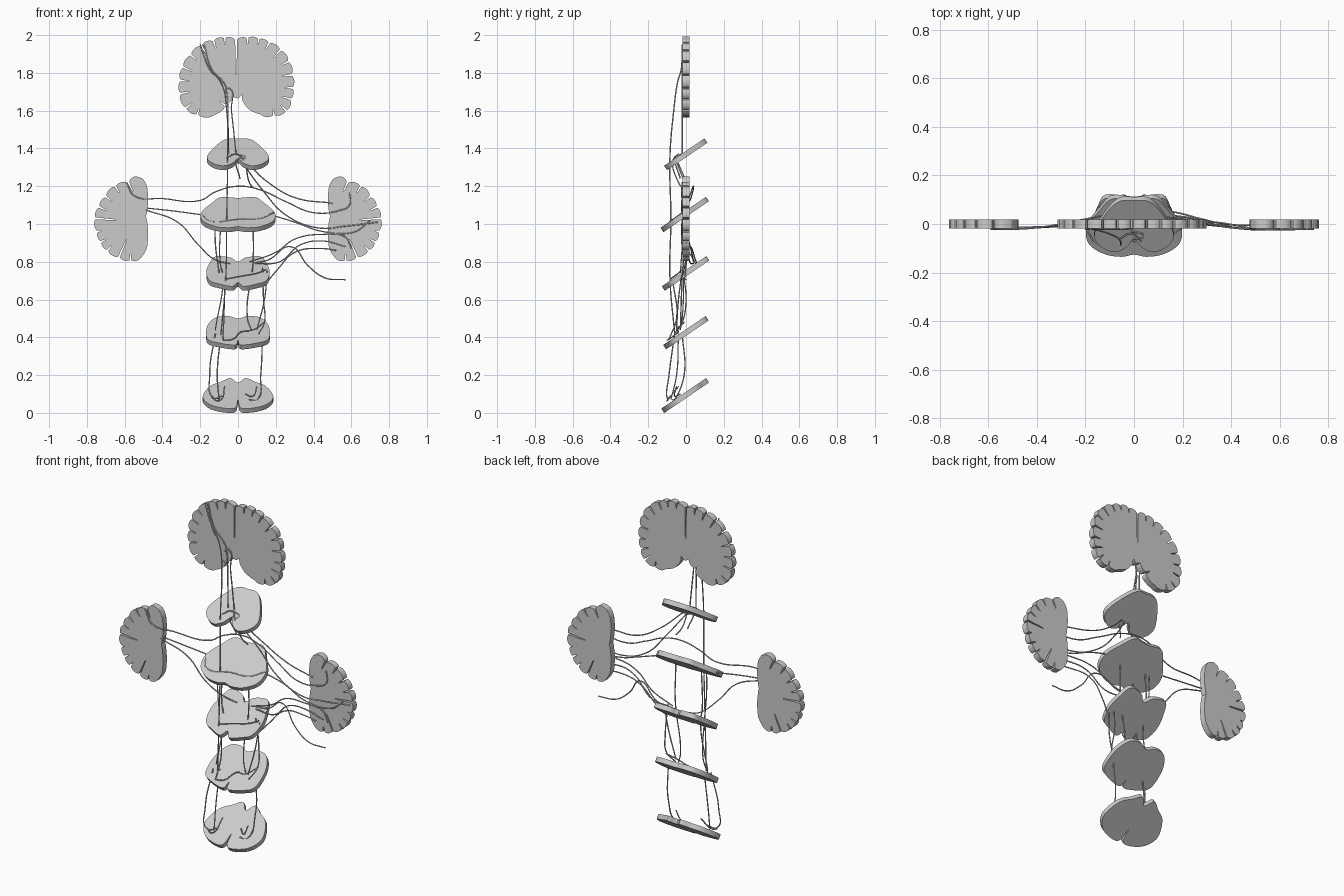
import bpy, bmesh, math
from mathutils import Vector as V


def lobed(pts, bulge=0.17, mouth=0.005):
    """Closed outline (counter-clockwise): bulging lobes parted by inward grooves (x, z, depth)."""
    n, groups = len(pts), []
    for i, p in enumerate(pts):
        c = V(p[:2])
        t = (V(pts[(i + 1) % n][:2]) - V(pts[i - 1][:2])).normalized()
        inward = V((-t.y, t.x))
        d = p[2]
        if d:
            tip = c + inward * d
            groups.append([c - t * mouth, tip - t * mouth * 0.4, tip + t * mouth * 0.4, c + t * mouth])
        else:
            groups.append([c])
    out = []
    for i, g in enumerate(groups):
        out += g
        a, b = g[-1], groups[(i + 1) % n][0]
        e = b - a
        k = bulge if pts[i][2] or pts[(i + 1) % n][2] else 0.04
        for s in range(1, 7):
            f = s / 7
            out.append(a + e * f + V((e.y, -e.x)) * k * math.sin(math.pi * f) ** 0.7)
    return out


def smooth(pts, steps=5):
    """Closed Catmull-Rom outline."""
    n, out = len(pts), []
    for i in range(n):
        a, b, c, d = (V(pts[(i + k) % n]) for k in (-1, 0, 1, 2))
        for s in range(steps):
            t = s / steps
            out.append(0.5 * (2 * b + (c - a) * t + (2 * a - 5 * b + 4 * c - d) * t * t
                              + (3 * b - a - 3 * c + d) * t ** 3))
    return out


def plate(name, ring, offset):
    """Solid slab between a ring of points and its shifted copy."""
    bm = bmesh.new()
    a = [bm.verts.new(p) for p in ring]
    b = [bm.verts.new(p + offset) for p in ring]
    bm.faces.new(a)
    bm.faces.new(b[::-1])
    for i in range(len(a)):
        j = (i + 1) % len(a)
        bm.faces.new((a[j], a[i], b[i], b[j]))
    bmesh.ops.recalc_face_normals(bm, faces=bm.faces)
    me = bpy.data.meshes.new(name)
    bm.to_mesh(me)
    bm.free()
    ob = bpy.data.objects.new(name, me)
    bpy.context.collection.objects.link(ob)
    bpy.context.view_layer.objects.active = ob
    ob.select_set(True)
    bpy.ops.object.shade_smooth_by_angle(angle=math.radians(35))
    ob.select_set(False)
    return ob


def upright(name, outline):
    return plate(name, [V((p.x, -0.018, p.y)) for p in outline], V((0, 0.036, 0)))


# Cerebrum slice
cerebrum = [(-.01, 1.975, .18), (-.07, 1.985, .035), (-.13, 1.97, .04), (-.195, 1.945, .05),
            (-.25, 1.895, .04), (-.29, 1.83, .05), (-.305, 1.76, .045), (-.305, 1.69, .05),
            (-.275, 1.615, .04), (-.215, 1.58, .03), (-.13, 1.575, 0), (-.085, 1.6, 0),
            (-.07, 1.63, .03), (-.03, 1.675, 0), (0, 1.665, 0), (.02, 1.685, 0), (.025, 1.65, 0),
            (.06, 1.605, 0), (.12, 1.58, 0), (.19, 1.575, .03), (.255, 1.6, .04), (.28, 1.66, .05),
            (.29, 1.72, .04), (.285, 1.79, .05), (.268, 1.86, .04), (.225, 1.92, .05),
            (.165, 1.96, .04), (.11, 1.98, .03), (.05, 1.985, .03)]
upright("cerebrum_slice", lobed(cerebrum))

# Cerebellum slices, mirrored left and right
cerebellum = [(-.482, 1.2, 0), (-.505, 1.24, 0), (-.54, 1.252, 0), (-.58, 1.22, .05), (-.65, 1.2, .04),
              (-.70, 1.145, .04), (-.735, 1.09, .04), (-.755, 1.03, .11), (-.745, .96, .02),
              (-.725, .905, .03), (-.69, .86, .03), (-.63, .825, .1), (-.57, .808, .03),
              (-.515, .82, 0), (-.483, .87, 0), (-.48, 1.0, 0), (-.488, 1.04, 0), (-.48, 1.08, 0)]
half = lobed(cerebellum)
upright("cerebellum_slice_left", half)
upright("cerebellum_slice_right", [V((-p.x, p.y)) for p in half])

# Tilted brainstem slices: half outlines as seen from the front
SLOPE = 0.68
ANG = math.atan(SLOPE)
DOWN = V((0, math.sin(ANG), -math.cos(ANG))) * 0.028
slices = {
    "midbrain_slice": (1.38, [(0, 1.452), (.06, 1.45), (.11, 1.42), (.163, 1.36), (.14, 1.325),
                              (.08, 1.308), (.03, 1.322), (0, 1.345)]),
    "pons_slice": (1.065, [(0, 1.138), (.09, 1.142), (.14, 1.11), (.195, 1.06), (.185, 1.015),
                           (.12, .987), (.05, .98), (0, .986)]),
    "upper_medulla_slice": (.75, [(0, .80), (.04, .822), (.12, .828), (.152, .79), (.168, .745),
                                  (.15, .7), (.1, .683), (.03, .67), (0, .69)]),
    "lower_medulla_slice": (.435, [(0, .5), (.05, .512), (.11, .508), (.15, .48), (.168, .44),
                                   (.16, .39), (.1, .37), (.015, .36), (0, .385)]),
    "spinal_cord_slice": (.105, [(0, .16), (.04, .184), (.09, .165), (.15, .14), (.187, .085),
                                 (.15, .045), (.08, .026), (.014, .027), (0, .07)]),
}
for name, (zc, h) in slices.items():
    ring = smooth(h + [(-x, z) for x, z in h[-2:0:-1]])
    plate(name, [V((p.x, (p.y - zc) / SLOPE - 0.01, p.y)) for p in ring], DOWN)


def tracts(name, paths, radius=0.0035):
    """Thin round fibres through (x, y, z) points."""
    cu = bpy.data.curves.new(name, 'CURVE')
    cu.dimensions = '3D'
    cu.bevel_depth, cu.bevel_resolution, cu.resolution_u = radius, 1, 8
    cu.use_fill_caps = True
    for path in paths:
        sp = cu.splines.new('BEZIER')
        sp.bezier_points.add(len(path) - 1)
        for bp, co in zip(sp.bezier_points, path):
            bp.co = co
            bp.handle_left_type = bp.handle_right_type = 'AUTO'
    bpy.context.collection.objects.link(bpy.data.objects.new(name, cu))


# Long fibres from the cerebrum down the left side
tracts("descending_tracts", [
    [(-.2, -.021, 1.95), (-.15, -.025, 1.82), (-.09, -.045, 1.75), (-.06, -.065, 1.6), (-.055, -.085, 1.36),
     (-.06, -.08, 1.03), (-.065, -.085, .71), (-.09, -.06, .42)],
    [(-.18, -.021, 1.95), (-.14, -.021, 1.82), (-.07, -.021, 1.74), (-.06, -.02, 1.7), (-.05, -.02, 1.36)],
    [(-.07, -.021, 1.7), (-.05, -.021, 1.72), (-.035, -.02, 1.6), (-.01, -.02, 1.37)],
])
# Crossing fibres lying on the midbrain and pons
tracts("crossing_tracts", [
    [(-.06, -.06, 1.35), (-.01, -.04, 1.37), (.03, -.07, 1.335), (.06, -.04, 1.22), (.08, -.02, 1.19)],
    [(-.01, -.03, 1.37), (.04, -.05, 1.35), (0, -.06, 1.345), (.01, -.03, 1.24)],
    [(-.19, -.03, 1.05), (-.15, -.08, 1.015), (0, -.07, 1.025), (.12, -.06, 1.03), (.19, -.02, 1.06)],
    [(-.06, -.08, .71), (.02, -.06, .725), (.1, -.04, .74), (.15, -.02, .76)],
    [(-.08, -.1, .385), (-.03, -.09, .39), (.02, -.04, .43), (.08, -.05, .44), (.14, -.01, .48)],
    [(-.14, -.09, .08), (-.1, -.1, .065), (-.07, -.04, .14)],
    [(.04, -.03, .1), (.08, -.06, .09), (.1, -.05, .14)],
])
# Vertical fibres between the lower slices
tracts("vertical_tracts", [
    [(-.12, -.02, 1.05), (-.12, -.02, .9), (-.1, -.03, .74)],
    [(-.09, -.015, 1.03), (-.095, -.015, .8), (-.08, -.02, .72), (-.12, -.03, .44)],
    [(-.07, -.07, .7), (-.075, -.05, .5), (-.08, -.09, .39)],
    [(.08, -.02, 1.02), (.08, -.015, .8), (.05, -.02, .5), (.07, -.03, .44)],
    [(.13, -.02, .77), (.135, 0, .6), (.14, -.02, .48), (.11, -.06, .42)],
    [(.155, -.02, .75), (.14, -.04, .6), (.1, -.05, .44)],
    [(-.12, -.06, .42), (-.15, -.09, .2), (-.13, -.1, .08), (-.08, -.08, .09)],
    [(-.09, -.04, .42), (-.11, -.05, .2), (-.1, -.08, .07)],
    [(.13, -.02, .42), (.12, -.01, .2), (.1, -.06, .07), (.06, -.07, .07)],
])
# Fibres to the left cerebellum slice, one arching to the right slice
tracts("left_cerebellar_tracts", [
    [(-.59, -.021, 1.22), (-.55, -.022, 1.15), (-.4, -.015, 1.135), (-.2, .02, 1.125), (-.12, .035, 1.17),
     (0, .04, 1.2), (.12, .03, 1.18), (.25, .01, 1.12), (.4, -.015, 1.06), (.53, -.022, 1.07),
     (.59, -.022, 1.1), (.59, -.021, 1.17)],
    [(-.49, -.015, 1.085), (-.35, -.01, 1.07), (-.2, 0, 1.05)],
    [(-.49, -.02, 1.075), (-.32, -.01, 1.01), (-.21, 0, .89), (-.12, .04, .81), (-.04, .05, .79)],
])
# Fibres to the right cerebellum slice and the free nerve
tracts("right_cerebellar_tracts", [
    [(.05, -.04, 1.32), (.16, 0, 1.22), (.3, .01, 1.14), (.5, -.02, 1.11)],
    [(.02, -.05, 1.33), (.13, 0, 1.18), (.25, 0, 1.05), (.42, -.015, .98), (.58, -.022, .99), (.74, -.021, 1.01)],
    [(.17, -.01, 1.05), (.3, 0, 1.01), (.45, -.02, .96), (.62, -.023, .96), (.7, -.021, 1.02)],
    [(.06, .04, .8), (.2, .03, .85), (.3, .01, .92), (.45, -.02, .945), (.57, -.022, .93), (.6, -.021, .87)],
    [(.09, .04, .79), (.22, .02, .8), (.33, 0, .89), (.45, -.02, .91), (.57, -.021, .88)],
    [(.16, -.03, .7), (.21, -.01, .76), (.3, 0, .85), (.45, -.018, .87), (.52, -.021, .86)],
    [(.05, .06, .79), (.16, .05, .81), (.28, .02, .88), (.37, 0, .78), (.46, -.005, .715), (.57, 0, .705)],
])
